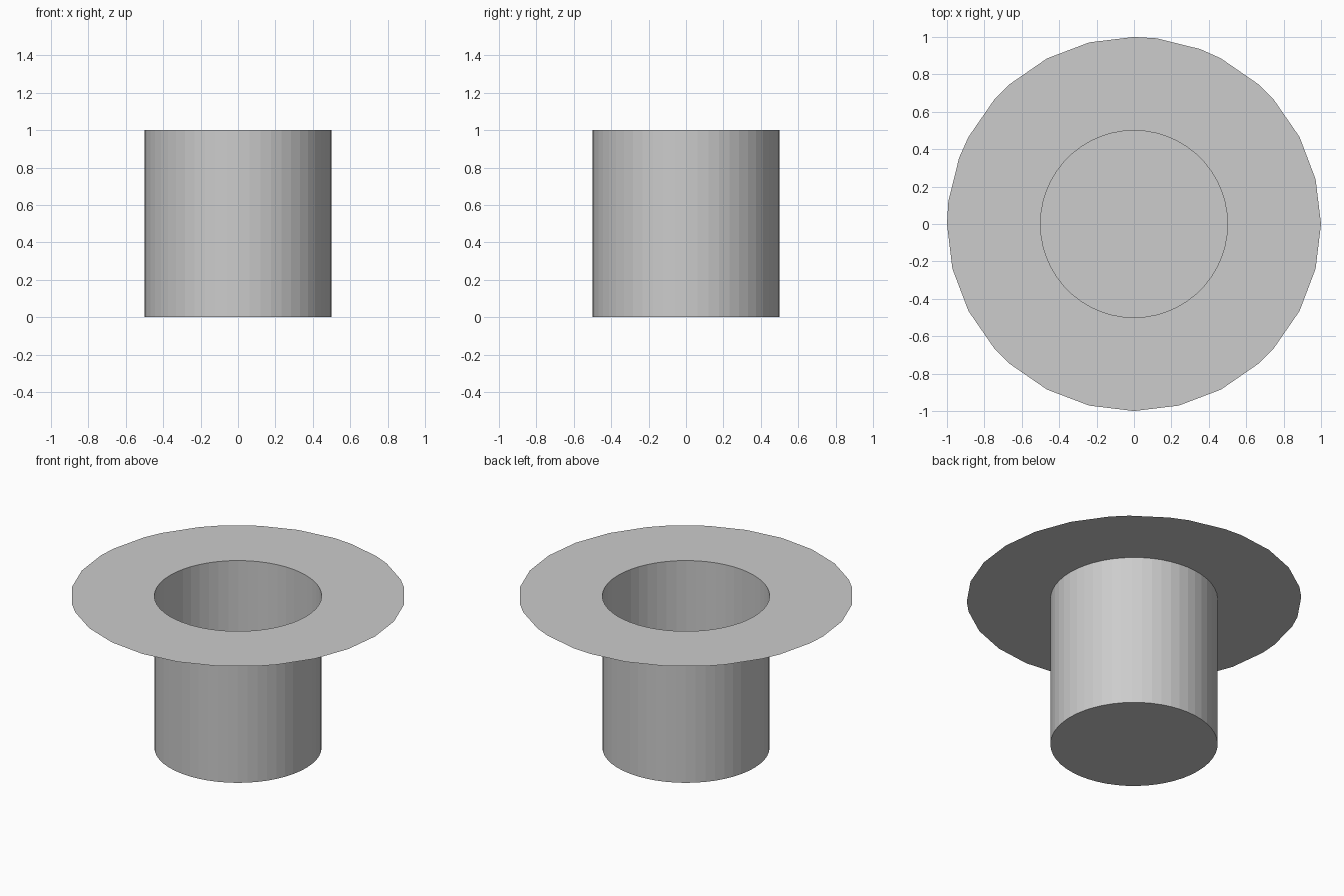
import bpy
import bmesh
from math import cos, sin, tau

STEPS = 52            # sides of the round wall
QUARTER = STEPS // 4
INNER, OUTER, HEIGHT = 0.5, 1.0, 1.0

cube = bpy.data.objects.get("Cube")
if cube:
    bpy.data.objects.remove(cube)

grey = bpy.data.materials.new("light grey")
grey.use_nodes = True
colour = (0.604, 0.604, 0.604, 1)
grey.diffuse_color = colour
grey.node_tree.nodes["Principled BSDF"].inputs["Base Color"].default_value = colour


def ring_point(bm, radius, step, z):
    angle = tau * step / STEPS
    return bm.verts.new((radius * cos(angle), radius * sin(angle), z))


def add_object(name, bm):
    mesh = bpy.data.meshes.new(name)
    bm.to_mesh(mesh)
    bm.free()
    mesh.materials.append(grey)
    obj = bpy.data.objects.new(name, mesh)
    bpy.context.collection.objects.link(obj)
    return obj


# Cup: open-topped round wall with a flat floor
bm = bmesh.new()
bottom = [ring_point(bm, INNER, i, 0) for i in range(STEPS)]
top = [ring_point(bm, INNER, i, HEIGHT) for i in range(STEPS)]
for i in range(STEPS):
    j = (i + 1) % STEPS
    bm.faces.new((bottom[i], bottom[j], top[j], top[i]))
bm.faces.new(bottom[::-1])
add_object("cup", bm)

# Brim: thin flat sheet in four quarters, with a coarser outer edge
back_edge = (0, 2, 4, 6, 7, 9, 10, 12, 13)
front_edge = (0, 2, 4, 6, 7, 9, 11, 13)
bm = bmesh.new()
for q, edge in enumerate((back_edge, back_edge, front_edge, front_edge)):
    start = q * QUARTER
    for a, b in zip(edge, edge[1:]):
        outer = [ring_point(bm, OUTER, start + s, HEIGHT) for s in (a, b)]
        inner = [ring_point(bm, INNER, start + s, HEIGHT) for s in range(b, a - 1, -1)]
        bm.faces.new(outer + inner)
bmesh.ops.remove_doubles(bm, verts=bm.verts, dist=0.0001)
add_object("brim", bm)
